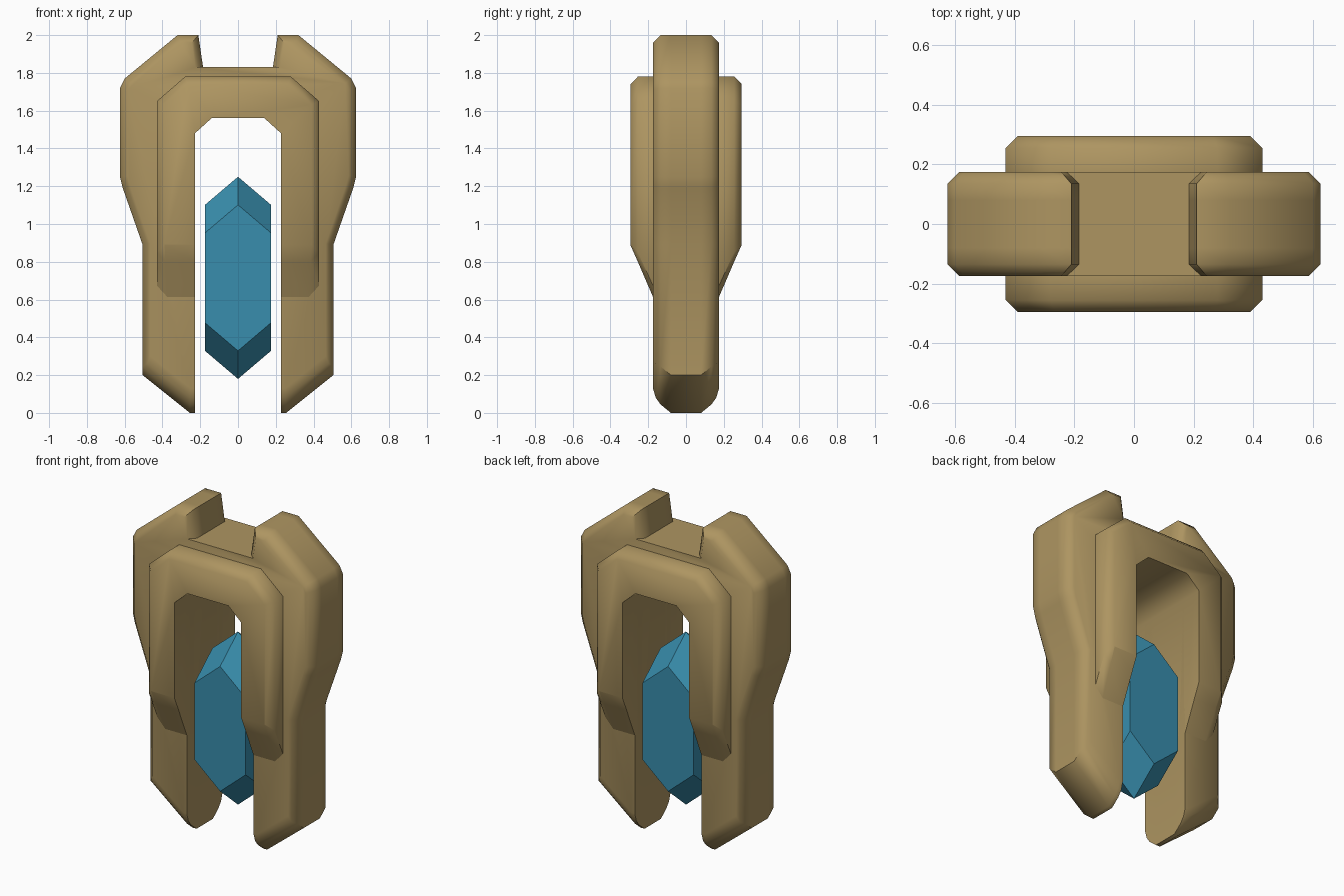
import bpy, bmesh, math
from mathutils import Vector

if "Cube" in bpy.data.objects:
    bpy.data.objects.remove(bpy.data.objects["Cube"])


def material(name, rgb):
    m = bpy.data.materials.new(name)
    m.diffuse_color = (*rgb, 1)
    m.use_nodes = True
    m.node_tree.nodes["Principled BSDF"].inputs["Base Color"].default_value = m.diffuse_color
    return m


def finish(name, bm, mat):
    bmesh.ops.recalc_face_normals(bm, faces=bm.faces)
    me = bpy.data.meshes.new(name)
    bm.to_mesh(me)
    bm.free()
    ob = bpy.data.objects.new(name, me)
    bpy.context.collection.objects.link(ob)
    me.materials.append(mat)
    return ob


def inset(pts, dists):
    """Move every edge of a counter-clockwise polygon inward by its own distance."""
    n = len(pts)
    lines = []
    for i in range(n):
        d = (pts[(i + 1) % n] - pts[i]).normalized()
        lines.append((pts[i] + Vector((-d.y, d.x)) * dists[i], d))
    out = []
    for i in range(n):
        (p, d), (q, e) = lines[i - 1], lines[i]
        t = (q - p).cross(e) / d.cross(e) if hasattr(d, "cross") else 0
        out.append(p + d * t)
    return out


def loft(name, half, rings, mat):
    """half: (x, z, side weight, lower weight) per point/edge; rings: (y, side inset, lower lift)."""
    pts = [Vector((p[0], p[1])) for p in half]
    pts += [Vector((-p[0], p[1])) for p in reversed(half)]
    w = [(p[2], p[3]) for p in half]
    w += list(reversed(w[:-1])) + [(0, 0)]
    area = sum(pts[i - 1].cross(pts[i]) for i in range(len(pts)))
    sign = 1 if area > 0 else -1
    full = [(-y, s, l) for y, s, l in rings] + [r for r in reversed(rings)]
    bm = bmesh.new()
    loops = []
    for y, s, l in full:
        ring = inset(pts, [sign * (a * s + b * l) for a, b in w])
        loops.append([bm.verts.new((p.x, y, p.y)) for p in ring])
    n = len(pts)
    for a, b in zip(loops, loops[1:]):
        for i in range(n):
            j = (i + 1) % n
            bm.faces.new((a[i], a[j], b[j], b[i]))
    bm.faces.new(loops[0])
    bm.faces.new(loops[-1])
    ob = finish(name, bm, mat)
    bpy.ops.object.select_all(action='DESELECT')
    ob.select_set(True)
    bpy.context.view_layer.objects.active = ob
    bpy.ops.object.shade_smooth_by_angle(angle=math.radians(50))
    return ob


gold = material("bronze", (0.42, 0.30, 0.12))
blue = material("blue_crystal", (0.04, 0.27, 0.42))

# Outer frame: two pointed legs with horns, joined by a bridge
loft("outer_frame", [
    (0.14, 1.56, 0, 0), (0.228, 1.48, 0, 0), (0.228, 0.0, 0, 1), (0.255, 0.0, 0, 0.8),
    (0.505, 0.20, 1, 0), (0.505, 0.89, 1, 0), (0.61, 1.19, 1, 0), (0.625, 1.25, 1, 0),
    (0.625, 1.72, 1, 0), (0.60, 1.77, 1, 0), (0.32, 2.0, 1, 0), (0.21, 2.0, 1, 0),
    (0.185, 1.83, 0, 0)],
    [(0.175, 0.04, 0.13), (0.16, 0.025, 0.08), (0.135, 0, 0.045), (0.08, 0, 0)], gold)

# Thicker inner arch with legs that taper back into the frame
loft("inner_arch", [
    (0.14, 1.56, 0, 0), (0.228, 1.48, 0, 0), (0.228, 0.61, 0, 1), (0.375, 0.61, 0, 0.64),
    (0.43, 0.67, 1, 0), (0.43, 1.65, 1, 0), (0.28, 1.78, 1, 0)],
    [(0.295, 0.04, 0.28), (0.255, 0, 0.19), (0.173, 0, 0)], gold)

# Crystal: square prism whose pointed ends fall away toward the corners
bm = bmesh.new()
r = 0.175
ring = [(r, 0), (r, r), (0, r), (-r, r), (-r, 0), (-r, -r), (0, -r), (r, -r)]
slope = 0.85
top = [bm.verts.new((x, y, 1.25 - slope * (abs(x) + abs(y)))) for x, y in ring]
low = [bm.verts.new((x, y, 0.18 + slope * (abs(x) + abs(y)))) for x, y in ring]
tip, foot = bm.verts.new((0, 0, 1.25)), bm.verts.new((0, 0, 0.18))
for i in range(0, 8, 2):
    a, b, c = i, i + 1, (i + 2) % 8
    bm.faces.new((tip, top[a], top[b], top[c]))
    bm.faces.new((foot, low[c], low[b], low[a]))
    p = i - 1
    bm.faces.new((top[p], low[p], low[a], low[b], top[b], top[a]))
finish("crystal", bm, blue)
